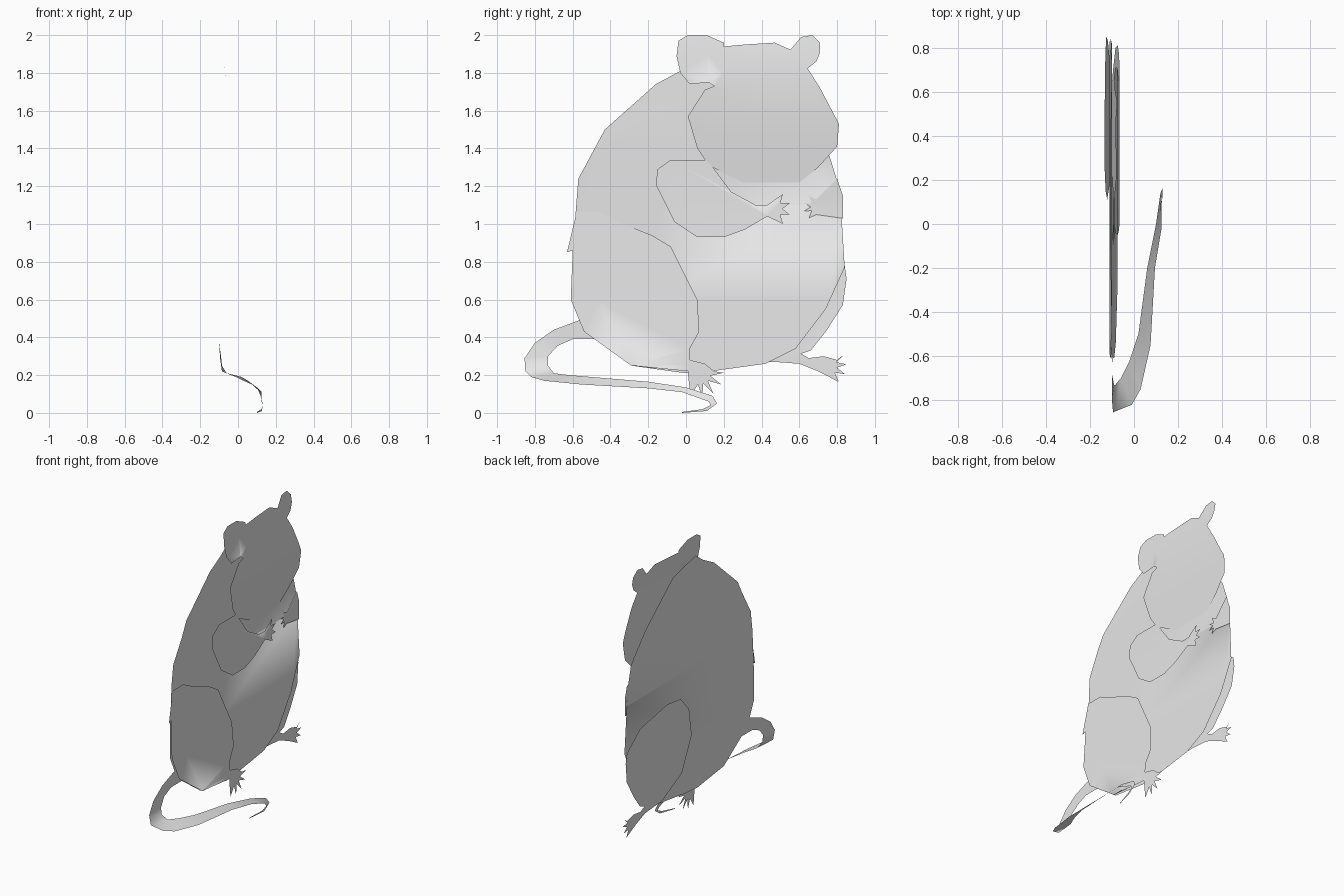
import bpy, bmesh, math

cube = bpy.data.objects.get("Cube")
if cube:
    bpy.data.objects.remove(cube, do_unlink=True)

# One plain paper colour
GREY = (0.8, 0.8, 0.8, 1.0)
paper = bpy.data.materials.new("paper_grey")
paper.use_nodes = True
paper.diffuse_color = GREY
paper.node_tree.nodes["Principled BSDF"].inputs["Base Color"].default_value = GREY


def add_object(name, bm):
    """Turn a bmesh into a smooth shaded object in the scene."""
    mesh = bpy.data.meshes.new(name)
    bm.to_mesh(mesh)
    bm.free()
    mesh.materials.append(paper)
    for polygon in mesh.polygons:
        polygon.use_smooth = True
    obj = bpy.data.objects.new(name, mesh)
    bpy.context.collection.objects.link(obj)
    return obj


def bend_at(height, bend):
    """Sideways position of a sheet at a height, from (z, x) stations."""
    if height <= bend[0][0]:
        return bend[0][1]
    for (low, start), (high, end) in zip(bend, bend[1:]):
        if height <= high:
            return start + (end - start) * (height - low) / (high - low)
    return bend[-1][1]


def sheet(name, outline, bend):
    """Cut a flat (y, z) outline and curl it sideways along its height."""
    bm = bmesh.new()
    face = bm.faces.new([bm.verts.new((0, y, z)) for y, z in outline])
    face.normal_update()
    if face.normal.x < 0:
        face.normal_flip()
    bmesh.ops.triangulate(bm, faces=bm.faces[:], ngon_method='EAR_CLIP')
    for height, _ in bend[1:-1]:
        geometry = bm.verts[:] + bm.edges[:] + bm.faces[:]
        bmesh.ops.bisect_plane(bm, geom=geometry, plane_co=(0, 0, height),
                               plane_no=(0, 0, 1))
    for vert in bm.verts:
        vert.co.x = bend_at(vert.co.z, bend)
    return add_object(name, bm)


def digits(centre, heading, spread, inner, outer, count):
    """Zigzag outline of pointed toes fanned around a heading in degrees."""
    points = []
    steps = 2 * count
    for i in range(1, steps):
        angle = math.radians(heading + spread * (i / steps - 0.5))
        reach = outer if i % 2 else inner
        points.append((centre[0] + reach * math.cos(angle),
                       centre[1] + reach * math.sin(angle)))
    return points


# Body, the large sheet that everything is layered on
body_bend = [(.2, -.09), (.6, -.105), (1.1, -.112), (1.4, -.1), (1.87, -.11)]
sheet("body", [
    (.05, 1.87), (-.03, 1.81), (-.16, 1.74), (-.43, 1.5), (-.57, 1.24),
    (-.6, .86), (-.61, .6), (-.54, .43), (-.29, .25), (0, .21), (.13, .22),
    (.42, .26), (.58, .34), (.74, .55), (.84, .77), (.82, 1.1), (.8, 1.23),
    (.76, 1.36), (.6, 1.55), (.3, 1.81)], body_bend)

# Head and ears share one curl
head_bend = [(1.22, -.103), (1.3, -.095), (1.45, -.08), (1.6, -.068),
             (1.75, -.065), (1.9, -.075), (2, -.09)]
sheet("head", [
    (.2, 1.94), (.31, 1.95), (.47, 1.96), (.56, 1.92), (.64, 1.83),
    (.71, 1.72), (.81, 1.53), (.8, 1.41), (.7, 1.3), (.6, 1.22), (.3, 1.22),
    (.12, 1.31), (.06, 1.4), (.01, 1.57), (.1, 1.71), (.15, 1.73),
    (.2, 1.8)], head_bend)
sheet("near_ear", [
    (.15, 1.73), (.12, 1.75), (.02, 1.74), (-.03, 1.8), (-.05, 1.89),
    (-.04, 1.97), (.01, 2), (.11, 2), (.2, 1.96), (.2, 1.8)], head_bend)
sheet("far_ear", [
    (.55, 1.92), (.61, 1.99), (.67, 2), (.71, 1.96), (.71, 1.91),
    (.69, 1.86), (.64, 1.82)], head_bend)

# Arms with small clawed hands
arm_bend = [(.93, -.085), (1.1, -.093), (1.34, -.092)]
near_hand = digits((.46, 1.08), 0, 150, .05, .095, 4)
sheet("near_arm", [
    (.1, 1.34), (-.08, 1.34), (-.15, 1.29), (-.16, 1.21), (-.06, 1.01),
    (.06, .93), (.2, .93), (.31, .97), (.43, 1.04)] + near_hand + [
    (.43, 1.1), (.37, 1.1), (.24, 1.17), (.15, 1.29)], arm_bend)
far_hand = digits((.69, 1.09), 180, 150, .03, .07, 4)
sheet("far_arm", [
    (.8, 1.24), (.83, 1.15), (.83, 1.03), (.69, 1.05)]
    + far_hand[::-1] + [(.69, 1.13)], [(.9, -.1), (1.1, -.105), (1.3, -.098)])

# Hind legs on either side of the body
near_bend = [(.12, -.075), (.25, -.075), (.6, -.09), (1.06, -.105)]
sheet("near_thigh", [
    (-.58, 1.06), (-.46, 1.06), (-.38, 1.02), (-.18, .94), (-.08, .88),
    (-.01, .74), (.06, .6), (.07, .43), (.02, .34), (.02, .22), (-.29, .25),
    (-.54, .43), (-.61, .6), (-.6, .86), (-.63, .85)], near_bend)
sheet("near_foot", [(.02, .28), (.01, .21)]
      + digits((.07, .21), -55, 140, .06, .13, 5)
      + [(.15, .22), (.1, .26)], near_bend)
far_bend = [(.2, -.1), (.3, -.102), (.6, -.12), (.96, -.134)]
sheet("far_thigh", [
    (.4, .96), (.25, .94), (.15, .83), (.11, .63), (.2, .39), (.42, .27),
    (.48, .27), (.66, .33), (.74, .43), (.83, .57), (.85, .71), (.84, .78),
    (.7, .9)], far_bend)
sheet("far_foot", [(.58, .33), (.47, .27), (.6, .26), (.7, .22)]
      + digits((.74, .25), -10, 110, .06, .11, 4)
      + [(.8, .28), (.73, .3), (.65, .29)], far_bend)

# Tail, a ribbon that turns flat and sweeps sideways: outer and inner edges
outer = [(-.1, -.54, .5), (-.1, -.7, .44), (-.1, -.8, .37),
         (-.095, -.855, .29), (-.085, -.85, .22), (-.01, -.82, .19),
         (.03, -.75, .17), (.075, -.55, .15), (.095, -.2, .13),
         (.125, -.02, .11), (.125, .12, .06), (.13, .13, .04),
         (.125, .09, .02), (.1, -.02, .005)]
inner = [(-.1, -.48, .39), (-.1, -.6, .39), (-.1, -.68, .355),
         (-.09, -.73, .3), (-.085, -.73, .25), (-.06, -.7, .21),
         (-.02, -.62, .2), (.02, -.5, .19), (.06, -.2, .165),
         (.1, 0, .135), (.12, .14, .09), (.13, .165, .05),
         (.127, .11, .01), (.1, -.02, 0)]
tail = bmesh.new()
rows = [(tail.verts.new(a), tail.verts.new(b)) for a, b in zip(outer, inner)]
for (a, b), (c, d) in zip(rows, rows[1:]):
    tail.faces.new((a, c, d, b))
add_object("tail", tail)
